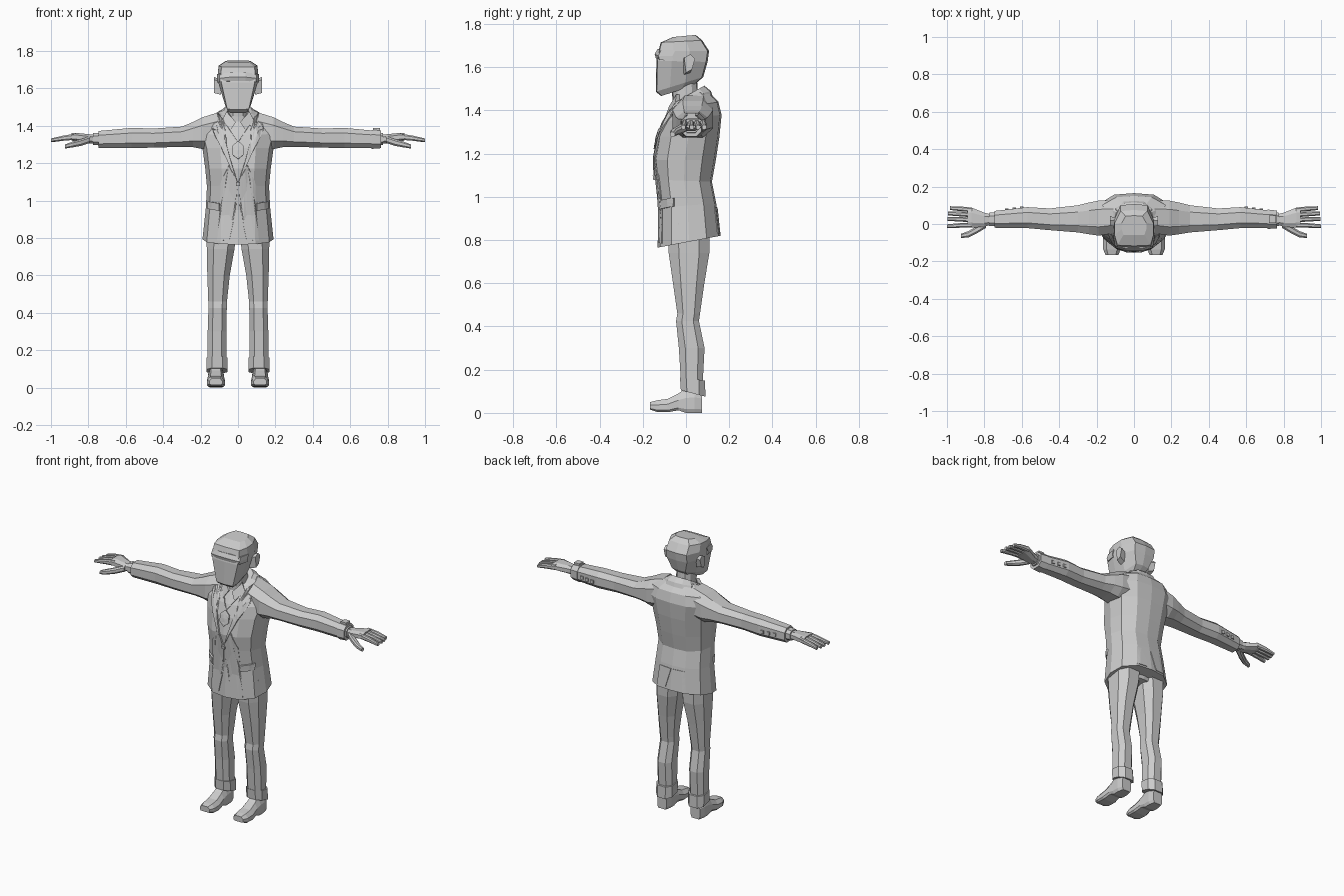
import bpy, bmesh
from mathutils import Vector
from mathutils.bvhtree import BVHTree

GREY = bpy.data.materials.new("plain_grey")
GREY.diffuse_color = (0.6, 0.6, 0.6, 1)

# half cross-sections: (side fraction, front-to-back fraction)
BODY = [(0, 0), (.5, .04), (.88, .22), (1, .5), (.9, .78), (.5, .97), (0, 1)]
HEAD = [(0, 0), (.85, .02), (1, .3), (1, .62), (.68, .97), (0, 1)]
LIMB = [(.5, 0), (1, .25), (1, .75), (.5, 1)]
BOX = [(1, 0), (1, 1)]


def finish(name, bm):
    bmesh.ops.recalc_face_normals(bm, faces=bm.faces)
    me = bpy.data.meshes.new(name)
    bm.to_mesh(me)
    bm.free()
    ob = bpy.data.objects.new(name, me)
    bpy.context.collection.objects.link(ob)
    me.materials.append(GREY)
    return ob


def loft(name, rings):
    bm = bmesh.new()
    rows = [[bm.verts.new(p) for p in r] for r in rings]
    n = len(rows[0])
    for a, b in zip(rows, rows[1:]):
        for i in range(n):
            j = (i + 1) % n
            bm.faces.new((a[i], a[j], b[j], b[i]))
    bm.faces.new(rows[0])
    bm.faces.new(rows[-1])
    return finish(name, bm)


def around(half):
    return half + [(-u, t) for u, t in reversed(half) if u > 0]


def level(zf, zb, w, yf, yb, half=BODY, cx=0):
    """Horizontal ring, tilted from zf at the front to zb at the back."""
    return [(cx + u * w, yf + t * (yb - yf), zf + t * (zb - zf)) for u, t in around(half)]


def upright(s, x, y0, y1, z0, z1, half=LIMB):
    """Ring across the arm at distance x on side s."""
    return [(s * x, (y0 + y1) / 2 + u * (y1 - y0) / 2, z0 + t * (z1 - z0))
            for u, t in around(half)]


def box(name, x0, x1, y0, y1, z0, z1):
    return loft(name, [level(z, z, (x1 - x0) / 2, y0, y1, BOX, (x0 + x1) / 2)
                       for z in (z0, z1)])


# jacket body
jacket = loft("jacket", [level(*r) for r in [
    (.765, .82, .19, -.132, .16), (.95, .97, .172, -.125, .14),
    (1.08, 1.07, .166, -.138, .12), (1.17, 1.17, .175, -.15, .138),
    (1.28, 1.28, .19, -.132, .155), (1.35, 1.38, .212, -.105, .165),
    (1.40, 1.44, .19, -.075, .15), (1.44, 1.495, .105, -.05, .095)]])
tree = BVHTree.FromPolygons([v.co for v in jacket.data.vertices],
                            [p.vertices[:] for p in jacket.data.polygons])


def plate(name, pts, s=1, side=-1, thick=.018):
    """Flat outline in x and z laid onto the jacket from the front or back."""
    bm = bmesh.new()
    bm.faces.new([bm.verts.new((s * x, 0, z)) for x, z in pts])
    bmesh.ops.triangulate(bm, faces=bm.faces)
    bmesh.ops.subdivide_edges(bm, edges=bm.edges, cuts=2, use_grid_fill=True)
    for v in bm.verts:
        hit = tree.ray_cast(Vector((v.co.x, side, v.co.z)), Vector((0, -side, 0)))[0]
        if hit is None:
            hit = tree.find_nearest(Vector((v.co.x, side * .1, v.co.z)))[0]
        v.co = hit
    ob = finish(name, bm)
    mod = ob.modifiers.new("thickness", 'SOLIDIFY')
    mod.thickness = thick
    mod.offset = 0


for s, n in ((-1, "right"), (1, "left")):
    # jacket details: lapel, cutaway front edge, pocket, vent
    plate("lapel_" + n, [(.003, 1.1), (.065, 1.23), (.135, 1.375), (.105, 1.375),
                         (.112, 1.4), (.135, 1.425), (.105, 1.465), (.075, 1.43),
                         (.072, 1.34), (.04, 1.22)], s)
    plate("front_panel_" + n, [(.002, 1.1), (.008, 1.0), (.022, .9), (.045, .79),
                               (.11, .785), (.095, .95), (.09, 1.1), (.05, 1.19)], s, thick=.01)
    plate("pocket_" + n, [(.095, .945), (.155, .955), (.155, .995), (.095, .985)], s, thick=.02)
    plate("back_vent_" + n, [(.004, .95), (.035, .83), (.1, .83), (.09, .95)], s, 1, .008)

    # sleeve
    loft("sleeve_" + n, [upright(s, *r) for r in [
        (.11, -.05, .125, 1.28, 1.47), (.19, -.062, .125, 1.275, 1.445),
        (.24, -.055, .115, 1.285, 1.42), (.3, -.045, .10, 1.287, 1.395),
        (.45, -.033, .083, 1.283, 1.385), (.57, -.022, .09, 1.28, 1.388),
        (.745, -.02, .07, 1.28, 1.372)]])
    for i in range(3):
        x = s * (.6 + .04 * i)
        box("sleeve_button_" + n, x - .01, x + .01, .07, .094 - .005 * i, 1.315, 1.335)

    # shirt cuff, palm, fingers and thumb
    loft("cuff_" + n, [upright(s, *r) for r in [
        (.74, -.012, .062, 1.295, 1.362), (.775, -.012, .06, 1.297, 1.36)]])
    loft("palm_" + n, [upright(s, *r) for r in [
        (.76, -.002, .05, 1.305, 1.35), (.80, -.015, .06, 1.305, 1.355),
        (.87, -.02, .088, 1.318, 1.362), (.89, -.018, .09, 1.32, 1.36)]])
    for i, reach in enumerate((1.0, .998, .995, .985)):
        y = -.018 + .027 * i
        spread = (-.004, .008, .01, .012)[i]
        loft("finger_" + n, [upright(s, *r) for r in [
            (.865, y, y + .025, 1.325, 1.358),
            (.93, y + spread / 2, y + .025 + spread / 2, 1.32, 1.348),
            (reach, y + spread, y + .02 + spread, 1.313, 1.332)]])
    loft("thumb_" + n, [upright(s, *r) for r in [
        (.79, -.02, .02, 1.308, 1.345), (.84, -.05, -.01, 1.292, 1.328),
        (.885, -.072, -.038, 1.284, 1.315), (.925, -.075, -.052, 1.278, 1.3)]])

    # trouser leg, with a turned-up cuff
    loft("trouser_leg_" + n, [level(z, z, w, yf, yb, LIMB, s * cx) for z, cx, w, yf, yb in [
        (.88, .085, .083, -.085, .11), (.74, .093, .074, -.08, .108),
        (.6, .104, .06, -.06, .085), (.46, .109, .05, -.04, .065),
        (.425, .109, .049, -.046, .06), (.3, .112, .05, -.033, .086),
        (.15, .112, .05, -.024, .078)]])
    loft("trouser_cuff_" + n, [level(z, zb, .056, yf, yb, LIMB, s * .112) for z, zb, yf, yb in [
        (.105, .075, -.024, .09), (.165, .15, -.028, .088)]])

    # shoe, heel to toe along y
    half = [(.8, 0), (1, .15), (1, .6), (.6, 1)]
    loft("shoe_" + n, [[(s * .118 + u * w, y, z0 + t * (z1 - z0)) for u, t in around(half)]
                       for y, w, z0, z1 in [
        (.075, .032, 0, .11), (.04, .042, 0, .12), (.0, .042, 0, .115),
        (-.035, .043, .012, .09), (-.085, .048, .003, .065),
        (-.135, .047, .005, .058), (-.166, .034, .015, .05)]])

    # ear
    loft("ear_" + n, [[(s * x, y, z) for y, z in pts] for x, pts in [
        (.09, [(-.01, 1.565), (.02, 1.575), (.03, 1.63), (.015, 1.645), (-.015, 1.635)]),
        (.128, [(.0, 1.575), (.028, 1.59), (.042, 1.64), (.02, 1.66), (-.008, 1.645)])]])

    # shirt collar wing
    loft("shirt_collar_" + n, [[(s * x, y, z) for x, y, z in pts] for pts in [
        [(.012, -.078, 1.42), (.04, -.095, 1.375), (.085, -.05, 1.43), (.062, -.045, 1.475)],
        [(.012, -.058, 1.42), (.04, -.07, 1.375), (.07, -.03, 1.43), (.05, -.03, 1.475)]]])

# seat of the trousers
loft("trouser_seat", [level(.765, .785, .11, -.07, .09), level(.9, .9, .14, -.09, .11)])

# standing collar round the back of the neck
loft("jacket_collar", [level(*r) for r in [
    (1.42, 1.45, .125, -.045, .13), (1.445, 1.49, .105, -.04, .115),
    (1.45, 1.515, .075, -.03, .085)]])

# neck and head
loft("neck", [level(1.37, 1.4, .06, -.06, .06), level(1.45, 1.48, .056, -.062, .055),
              level(1.52, 1.56, .054, -.07, .05)])
loft("head", [level(*r, HEAD) for r in [
    (1.467, 1.515, .05, -.115, .035), (1.487, 1.555, .068, -.14, .08),
    (1.63, 1.625, .105, -.137, .1), (1.675, 1.675, .108, -.128, .107),
    (1.715, 1.725, .104, -.117, .075), (1.74, 1.75, .066, -.06, .045)]])

# brow peak wrapping the forehead
peak = [(-.112, -.06), (-.1, -.125), (-.04, -.142), (.04, -.142), (.1, -.125), (.112, -.06)]
loft("brow_peak", [[(x, y + dy, z - .12 * abs(x)) for x, y in peak]
                   for z, dy in ((1.645, .003), (1.665, -.003), (1.69, .01))])

# wristwatch on one arm
loft("watch_strap", [upright(1, *r) for r in [
    (.715, -.026, .077, 1.276, 1.378), (.765, -.024, .072, 1.28, 1.374)]])
box("watch_face", .722, .76, .005, .045, 1.37, 1.388)

# buttons and a plain pendant with its chain
plate("jacket_button", [(-.01, 1.08), (.01, 1.08), (.01, 1.1), (-.01, 1.1)], thick=.028)
plate("pendant", [(0, 1.22), (.03, 1.245), (.03, 1.29), (0, 1.315),
                  (-.03, 1.29), (-.03, 1.245)], thick=.018)
for s in (-1, 1):
    plate("chain", [(0, 1.31), (.06, 1.4), (.052, 1.405), (-.004, 1.315)], s, thick=.012)
